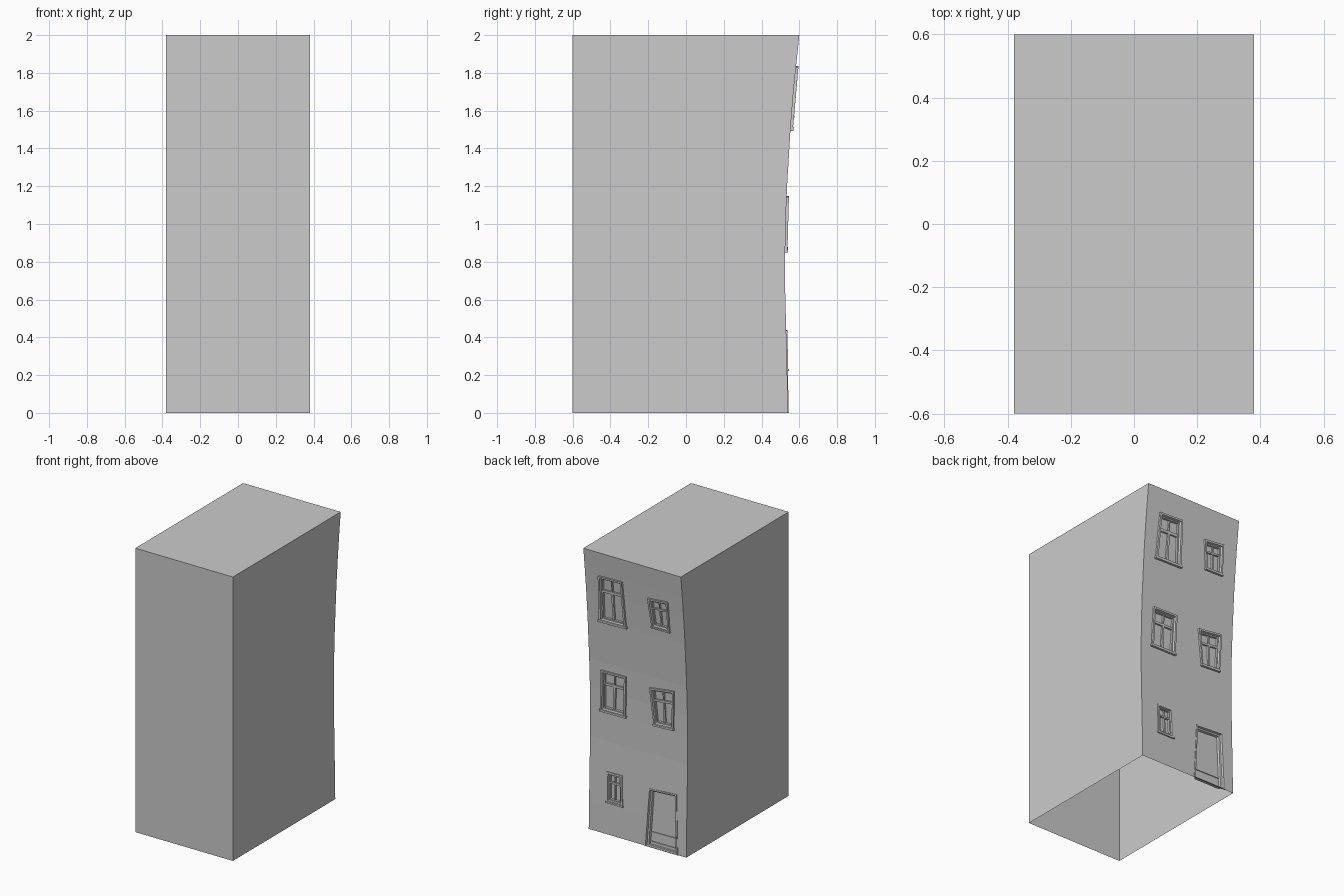
import bpy, bmesh
from mathutils import Vector

if "Cube" in bpy.data.objects:
    bpy.data.objects.remove(bpy.data.objects["Cube"])

W, FRONT, H = 0.38, -0.6, 2.0
# leaning facade profile: (z, y)
PROFILE = [(0, .54), (.2, .536), (.45, .53), (.65, .525), (.85, .525), (1.0, .527),
           (1.2, .535), (1.35, .544), (1.5, .553), (1.7, .569), (1.85, .584), (2.0, .6)]


def wall_y(z):
    for (z0, y0), (z1, y1) in zip(PROFILE, PROFILE[1:]):
        if z <= z1:
            return y0 + (y1 - y0) * (z - z0) / (z1 - z0)
    return PROFILE[-1][1]


def finish(bm, name):
    me = bpy.data.meshes.new(name)
    bm.to_mesh(me)
    bm.free()
    ob = bpy.data.objects.new(name, me)
    bpy.context.collection.objects.link(ob)
    return ob


# crooked openings, corners (x, z): top left, top right, bottom right, bottom left seen from outside
WINDOWS = {
    "upper_left_window": ([(.272, 1.828), (.087, 1.836), (.075, 1.505), (.284, 1.5)], .013),
    "upper_right_window": ([(-.107, 1.77), (-.265, 1.785), (-.268, 1.567), (-.13, 1.565)], .012),
    "middle_left_window": ([(.286, 1.143), (.09, 1.147), (.1, .857), (.295, .855)], .012),
    "middle_right_window": ([(-.093, 1.12), (-.285, 1.145), (-.273, .87), (-.123, .862)], .012),
    "lower_left_window": ([(.247, .437), (.125, .44), (.117, .225), (.247, .225)], .006),
}
DOOR = [(-.08, .405), (-.3, .42), (-.315, 0), (-.052, 0)]


def at(quad, u, v):
    """Bilinear point in an opening: u from left to right, v from bottom to top."""
    tl, tr, br, bl = [Vector(c) for c in quad]
    return bl.lerp(br, u).lerp(tl.lerp(tr, u), v)


def inset(quad, d, bottom=1.0):
    w = abs(quad[0][0] - quad[1][0])
    h = abs(quad[0][1] - quad[3][1])
    u, t, b = d / w, 1 - d / h, d * bottom / h
    return [at(quad, u, t), at(quad, 1 - u, t), at(quad, 1 - u, b), at(quad, u, b)]


def stepped_frame(name, quad, steps, bottom=1.0):
    """Loft nested quads given as (inset, depth) and close with the pane."""
    bm = bmesh.new()
    rings = [[bm.verts.new((p.x, wall_y(p.y) + dep, p.y)) for p in inset(quad, d, bottom)]
             for d, dep in steps]
    for a, b in zip(rings, rings[1:]):
        for i in range(4):
            j = (i + 1) % 4
            bm.faces.new((a[i], b[i], b[j], a[j]))
    bm.faces.new(rings[-1][::-1])
    finish(bm, name)


def bars(name, quad, rects, back, front):
    """Boxes covering (u0, u1, v0, v1) rectangles of an opening."""
    bm = bmesh.new()
    for u0, u1, v0, v1 in rects:
        pts = [at(quad, u, v) for u, v in ((u0, v0), (u1, v0), (u1, v1), (u0, v1))]
        a, b = [[bm.verts.new((p.x, wall_y(p.y) + d, p.y)) for p in pts] for d in (back, front)]
        bm.faces.new(a[::-1])
        bm.faces.new(b)
        for i in range(4):
            j = (i + 1) % 4
            bm.faces.new((a[i], a[j], b[j], b[i]))
    bmesh.ops.recalc_face_normals(bm, faces=bm.faces)
    finish(bm, name)


# hollow shell: front, roof and two sides, open underneath
bm = bmesh.new()
sides = []
for x in (-W, W):
    outline = [(FRONT, H), (FRONT, 0)] + [(y, z) for z, y in PROFILE]
    vs = [bm.verts.new((x, y, z)) for y, z in outline]
    bm.faces.new(vs if x > 0 else vs[::-1])
    sides.append(vs)
l, r = sides
bm.faces.new((l[1], r[1], r[0], l[0]))
bm.faces.new((l[0], r[0], r[-1], l[-1]))
finish(bm, "building_shell")

# facade: flat sheet with openings, sliced and bent to the profile
bm = bmesh.new()
tl, tr, br, bl = DOOR
loops = [[(W, 0), (W, H), (-W, H), (-W, 0), br, tr, tl, bl]]
loops += [quad for quad, lift in WINDOWS.values()]
edges = []
for loop in loops:
    vs = [bm.verts.new((x, 0, z)) for x, z in loop]
    edges += [bm.edges.new((vs[i - 1], vs[i])) for i in range(len(vs))]
bmesh.ops.triangle_fill(bm, edges=edges, use_beauty=True, normal=(0, 1, 0))
for z, y in PROFILE[1:-1]:
    bmesh.ops.bisect_plane(bm, geom=bm.verts[:] + bm.edges[:] + bm.faces[:],
                           plane_co=(0, 0, z), plane_no=(0, 0, 1))
for v in bm.verts:
    v.co.y = wall_y(v.co.z)
bm.normal_update()
for f in bm.faces:
    if f.normal.y < 0:
        f.normal_flip()
finish(bm, "facade_wall")

# windows: raised casing, recessed sash, transom and mullion
for name, (quad, lift) in WINDOWS.items():
    stepped_frame(name + "_frame", quad, [(0, -.005), (0, lift), (.013, lift), (.016, -.004),
                                          (.024, -.004), (.025, -.018)])
    bars(name + "_bars", inset(quad, .025),
         [(0, 1, .66, .73), (.45, .55, 0, .66), (.47, .53, .73, 1)], -.018, -.005)
    bars(name + "_sill", quad, [(-.03, 1.03, -.02, .03)], -.004, lift + .003)

# door: stepped jambs, recessed leaf with a kick board
stepped_frame("door_frame", DOOR, [(0, -.003), (0, .004), (.01, .004), (.012, -.012),
                                   (.022, -.014), (.024, -.032)], bottom=.4)
bars("door_kick_board", inset(DOOR, .024, .4), [(0, 1, 0, .05), (0, 1, .2, .23)], -.032, -.026)
